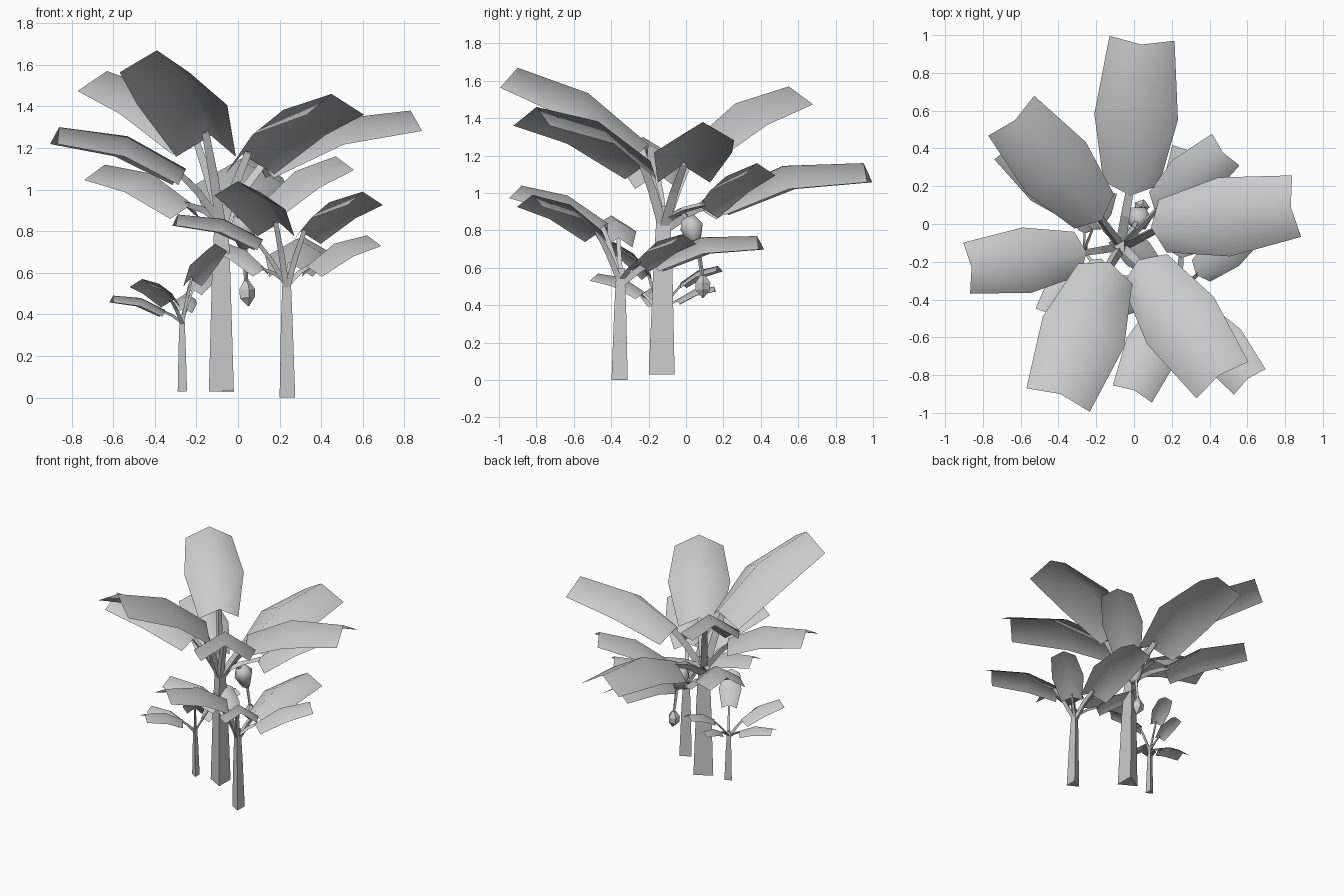
import bpy, bmesh
from math import pi, cos, sin
from mathutils import Vector as V

if "Cube" in bpy.data.objects:
    bpy.data.objects.remove(bpy.data.objects["Cube"])

grey = bpy.data.materials.new("plain grey")
grey.use_nodes = True
grey.diffuse_color = (0.6, 0.6, 0.6, 1)
grey.node_tree.nodes["Principled BSDF"].inputs["Base Color"].default_value = (0.6, 0.6, 0.6, 1)


def make(name, bm, smooth):
    mesh = bpy.data.meshes.new(name)
    bm.to_mesh(mesh)
    bm.free()
    mesh.materials.append(grey)
    for p in mesh.polygons:
        p.use_smooth = smooth
    ob = bpy.data.objects.new(name, mesh)
    bpy.context.collection.objects.link(ob)
    return ob


def stalk(name, points, radii, sides=3, smooth=False):
    """Prism swept along points; upright ones keep one flat face towards +x."""
    bm = bmesh.new()
    pts = [V(p) for p in points]
    rings = []
    for i, (p, r) in enumerate(zip(pts, radii)):
        d = (pts[min(i + 1, len(pts) - 1)] - pts[max(i - 1, 0)]).normalized()
        u = V((0, 1, 0)).cross(d).normalized()
        w = d.cross(u)
        rings.append([bm.verts.new(p + r * (u * cos(a) + w * sin(a)))
                      for a in (pi + 2 * pi * k / sides for k in range(sides))])
    for a, b in zip(rings, rings[1:]):
        for k in range(sides):
            n = (k + 1) % sides
            bm.faces.new((a[k], a[n], b[n], b[k]))
    bm.faces.new(rings[0][::-1])
    bm.faces.new(rings[-1])
    return make(name, bm, smooth)


def leaf(name, base, tip):
    """Blade folded down along its rib: position, half width, arch, drop and lead of each station."""
    base, tip = V(base), V(tip)
    span = tip - base
    size = span.length
    ahead = V((span.x, span.y, 0)).normalized()
    side = V((-ahead.y, ahead.x, 0))
    bm = bmesh.new()
    rows = []
    for t, half, arch, drop, lead in ((0, 0.18, 0, 0.12, 0.08),
                                      (0.46, 0.27, 0.1, 0.15, 0.06),
                                      (1, 0.21, 0, 0.125, 0.04)):
        rib = base + span * t + V((0, 0, arch * size))
        edge = rib + size * (ahead * lead - V((0, 0, drop)))
        rows.append([bm.verts.new(v) for v in
                     (edge + side * half * size, rib, edge - side * half * size)])
    for a, b in zip(rows, rows[1:]):
        for k in (0, 1):
            bm.faces.new((a[k], a[k + 1], b[k + 1], b[k]))
    return make(name, bm, True)


def plant(name, foot, crown, radius, leaves):
    foot, crown = V(foot), V(crown)
    stalk(name + "_trunk", (foot, foot.lerp(crown, 0.6), crown),
          (radius, radius * 0.75, radius * 0.5))
    for word, base, tip in leaves:
        base, tip = V(base), V(tip)
        size = (tip - base).length
        start = crown - V((0, 0, 0.15 * size))
        end = base + (tip - base) * 0.08 - V((0, 0, 0.02 * size))
        mid = start.lerp(end, 0.5) + V((0, 0, 0.03 * size))
        r = 0.034 * size
        stalk(f"{name}_{word}_leaf_stem", (start, mid, end), (r * 1.1, r, r * 0.8))
        leaf(f"{name}_{word}_leaf", base, tip)


plant("large", (-0.06, -0.13, 0.03), (-0.07, -0.12, 0.93), 0.08, (
    ("back", (-0.02, 0.15, 0.98), (0.04, 0.95, 1.16)),
    ("left", (0.09, -0.02, 1.15), (0.83, 0.09, 1.38)),
    ("front_left", (0.02, -0.19, 1.17), (0.45, -0.8, 1.46)),
    ("front_right", (-0.13, -0.2, 1.26), (-0.39, -0.9, 1.67)),
    ("right", (-0.25, -0.15, 1.1), (-0.86, -0.23, 1.3)),
    ("back_right", (-0.17, 0.02, 1.26), (-0.63, 0.55, 1.57)),
    ("low_back_left", (0.11, 0.07, 0.93), (0.47, 0.38, 1.16)),
    ("low_back_right", (-0.22, 0.05, 0.93), (-0.64, 0.42, 1.12))))

plant("medium", (0.25, -0.355, 0), (0.24, -0.35, 0.6), 0.05, (
    ("front_right", (0.2, -0.42, 0.84), (0, -0.88, 1.04)),
    ("front_left", (0.3, -0.45, 0.8), (0.6, -0.82, 0.99)),
    ("right", (0.12, -0.36, 0.76), (-0.29, -0.4, 0.88)),
    ("left", (0.33, -0.27, 0.63), (0.62, -0.02, 0.78)),
    ("back", (0.25, -0.18, 0.65), (0.32, 0.38, 0.77)),
    ("back_right", (0.13, -0.26, 0.62), (-0.08, -0.06, 0.75))))

plant("small", (-0.26, -0.14, 0.03), (-0.265, -0.14, 0.4), 0.03, (
    ("front_right", (-0.31, -0.22, 0.47), (-0.46, -0.47, 0.57)),
    ("front_left", (-0.23, -0.19, 0.57), (-0.11, -0.39, 0.74)),
    ("right", (-0.35, -0.15, 0.42), (-0.6, -0.19, 0.49)),
    ("back", (-0.26, -0.05, 0.43), (-0.25, 0.15, 0.5)),
    ("back_left", (-0.22, -0.03, 0.52), (-0.14, 0.17, 0.61))))

# Hanging fruit stem, fruit bunch and flower bud
stalk("fruit_stem", ((-0.06, -0.1, 0.85), (0, -0.02, 0.9), (0.03, 0.05, 0.8), (0.04, 0.09, 0.54)),
      (0.02, 0.018, 0.014, 0.01), 4)
stalk("fruit_bunch", ((0.02, 0.01, 0.87), (0.025, 0.03, 0.82), (0.035, 0.05, 0.72)),
      (0.04, 0.07, 0.03), 6, True)
stalk("flower_bud", ((0.04, 0.09, 0.56), (0.04, 0.09, 0.52), (0.042, 0.09, 0.48), (0.05, 0.09, 0.44)),
      (0.015, 0.042, 0.04, 0.004), 5)
